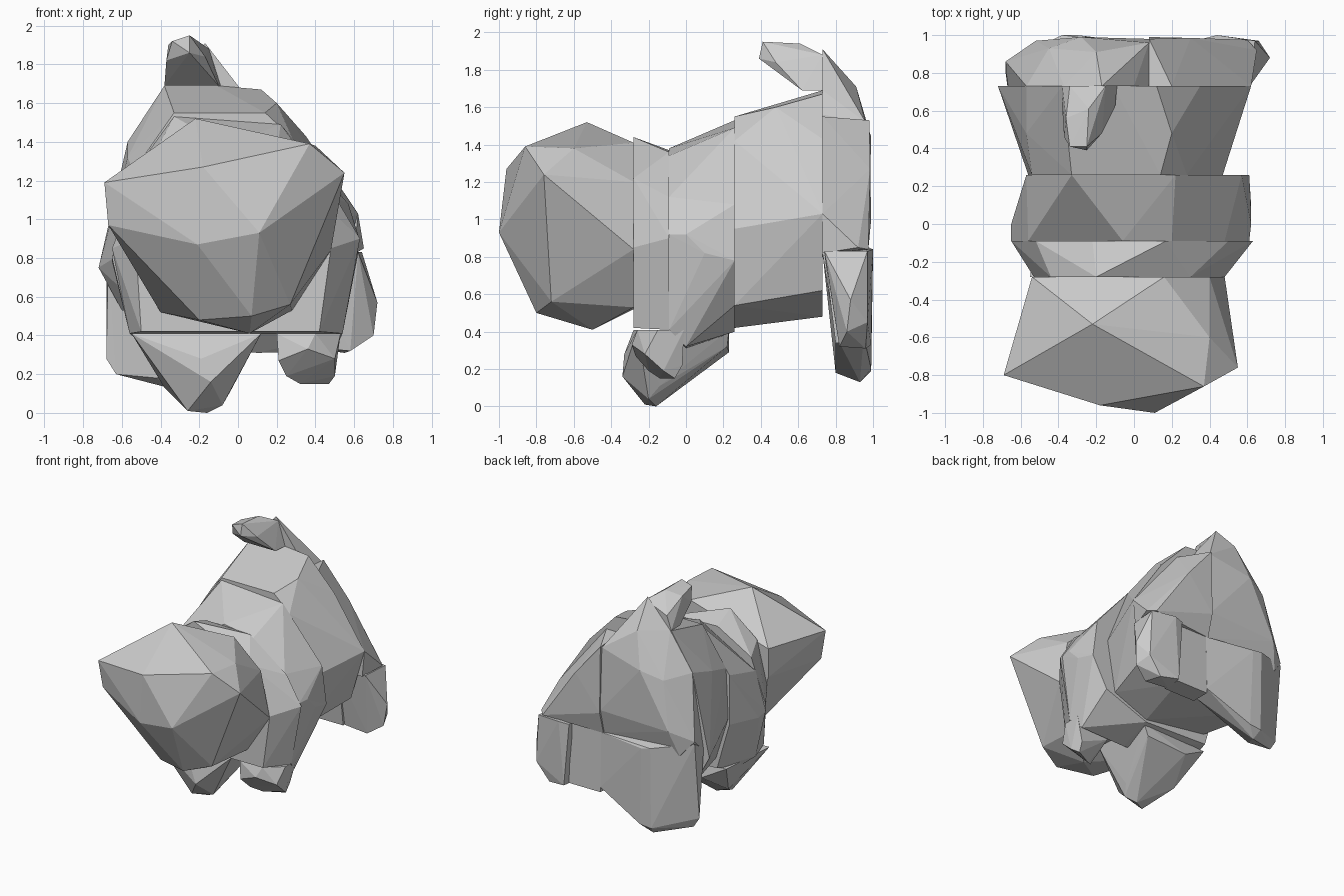
import bpy, bmesh


def hull(name, pts):
    """Faceted convex lump wrapped around a few corner points."""
    bm = bmesh.new()
    for p in pts:
        bm.verts.new(p)
    bmesh.ops.convex_hull(bm, input=bm.verts[:])
    loose = [v for v in bm.verts if not v.link_faces]
    bmesh.ops.delete(bm, geom=loose, context='VERTS')
    bmesh.ops.dissolve_limit(bm, angle_limit=0.01, verts=bm.verts[:], edges=bm.edges[:])
    bmesh.ops.recalc_face_normals(bm, faces=bm.faces[:])
    me = bpy.data.meshes.new(name)
    bm.to_mesh(me)
    bm.free()
    ob = bpy.data.objects.new(name, me)
    bpy.context.collection.objects.link(ob)
    return ob


def slab(name, *sections):
    """Body slice: each section is (y, [(x, z), ...])."""
    return hull(name, [(x, y, z) for y, ring in sections for x, z in ring])


# Head: big faceted block with a flat back
hull("head", [
    (-0.69, -0.80, 1.19), (-0.22, -0.53, 1.52), (0.37, -0.86, 1.39),
    (0.40, -0.60, 1.38), (0.55, -0.76, 1.24), (-0.18, -0.96, 1.27),
    (0.11, -1.00, 0.93), (-0.21, -0.95, 0.87), (-0.67, -0.77, 0.97),
    (0.27, -0.72, 0.56), (0.07, -0.80, 0.50), (-0.20, -0.70, 0.48),
    (0.06, -0.50, 0.41), (-0.54, -0.28, 0.97), (-0.54, -0.28, 1.20),
    (0.16, -0.28, 1.41), (0.40, -0.28, 1.20),
    (0.48, -0.28, 0.84), (0.28, -0.28, 0.53), (-0.40, -0.28, 0.52)])

# Neck and chest
slab("neck",
     (-0.28, [(-0.53, 0.90), (-0.50, 0.42), (0.42, 0.42), (0.48, 0.85),
              (0.30, 1.22), (-0.20, 1.44), (-0.44, 1.25)]),
     (-0.09, [(-0.65, 0.85), (-0.56, 0.41), (0.54, 0.41), (0.63, 0.90),
              (0.50, 1.12), (0.17, 1.36), (-0.22, 1.37), (-0.52, 1.20)]))

# Shoulders
slab("shoulders",
     (-0.09, [(-0.65, 0.80), (-0.56, 0.41), (0.54, 0.41), (0.61, 0.92),
              (0.48, 1.12), (0.20, 1.34), (-0.06, 1.38), (-0.56, 1.10)]),
     (0.0, [(-0.65, 0.78), (0.62, 0.92), (0.50, 0.32), (0.10, 0.31), (-0.50, 0.36)]),
     (0.10, [(0.62, 0.82)]),
     (0.26, [(-0.57, 0.80), (-0.46, 0.42), (0.10, 0.40), (0.48, 0.54), (0.61, 0.78),
             (0.57, 1.08), (0.22, 1.49), (-0.33, 1.53), (-0.57, 1.20)]))

# Belly widening toward the hips
slab("belly",
     (0.26, [(-0.56, 0.85), (-0.45, 0.50), (0.10, 0.42), (0.40, 0.54),
             (0.47, 0.95), (0.28, 1.42), (0.14, 1.55), (-0.33, 1.55), (-0.54, 1.25)]),
     (0.48, [(0.20, 1.60), (-0.57, 1.32)]),
     (0.73, [(-0.72, 0.75), (-0.60, 0.53), (0.20, 0.48), (0.50, 0.62),
             (0.62, 1.03), (0.35, 1.43), (0.12, 1.67), (-0.11, 1.69),
             (-0.38, 1.69), (-0.57, 1.40)]))

# Rump in two halves, the left one rising to the tail root
hull("rump_left", [
    (-0.17, 0.73, 1.91), (-0.37, 0.73, 1.69), (0.0, 0.73, 1.69), (0.08, 0.73, 1.56),
    (0.08, 0.73, 0.82), (-0.67, 0.73, 0.80), (-0.57, 0.73, 1.40),
    (-0.20, 0.91, 1.71), (0.08, 0.96, 1.52), (-0.28, 0.99, 1.44), (-0.45, 0.93, 1.38),
    (0.08, 0.98, 1.02), (-0.52, 0.97, 1.00), (0.08, 0.93, 0.82),
    (-0.58, 0.91, 0.80), (-0.68, 0.86, 0.92)])
hull("rump_right", [
    (0.08, 0.73, 1.55), (0.20, 0.73, 1.55), (0.62, 0.73, 1.03), (0.60, 0.73, 0.82),
    (0.08, 0.73, 0.82), (0.08, 0.98, 1.53), (0.30, 0.985, 1.27), (0.65, 0.92, 0.85),
    (0.60, 0.975, 0.84), (0.08, 0.99, 1.00), (0.08, 0.94, 0.82)])

# Tail tip curling forward
hull("tail", [
    (-0.25, 0.41, 1.95), (-0.34, 0.41, 1.92), (-0.37, 0.46, 1.82), (-0.25, 0.39, 1.86),
    (-0.24, 0.61, 1.94), (-0.36, 0.56, 1.90), (-0.17, 0.48, 1.84), (-0.38, 0.62, 1.69),
    (-0.10, 0.62, 1.69), (-0.38, 0.73, 1.69), (-0.09, 0.73, 1.69),
    (-0.15, 0.73, 1.88), (-0.34, 0.73, 1.80)])

# Front legs
hull("front_leg_left", [
    (-0.55, -0.28, 0.41), (0.12, -0.26, 0.41), (-0.19, -0.33, 0.28), (-0.14, -0.34, 0.16),
    (-0.26, -0.22, 0.01), (-0.16, -0.16, 0.00), (-0.08, -0.20, 0.04), (-0.04, -0.14, 0.11),
    (-0.38, 0.0, 0.13), (-0.30, 0.23, 0.29), (-0.50, 0.20, 0.40),
    (0.10, 0.23, 0.41), (0.05, 0.22, 0.32)])
hull("front_leg_right", [
    (0.20, -0.26, 0.41), (0.53, -0.15, 0.41), (0.40, -0.26, 0.41), (0.21, -0.27, 0.27),
    (0.36, -0.29, 0.33), (0.50, -0.22, 0.28), (0.25, -0.20, 0.19), (0.32, -0.14, 0.15),
    (0.47, -0.06, 0.15), (0.50, -0.12, 0.19), (0.24, -0.02, 0.32), (0.53, -0.01, 0.41),
    (0.48, -0.02, 0.22), (0.20, -0.02, 0.41)])

# Hind legs: ridged left leg, right leg with a recessed inner thigh
hull("hind_leg_left", [
    (-0.67, 0.73, 0.82), (-0.68, 0.80, 0.28), (-0.63, 0.80, 0.20), (-0.68, 0.86, 0.90),
    (-0.38, 1.00, 0.84), (-0.30, 1.00, 0.82), (0.10, 0.94, 0.82), (0.10, 0.73, 0.82),
    (-0.36, 0.93, 0.13), (-0.28, 0.99, 0.20), (-0.38, 0.99, 0.19), (-0.42, 0.80, 0.18),
    (0.10, 0.95, 0.38), (0.10, 0.80, 0.38)])
hull("hind_leg_right", [
    (0.62, 0.74, 0.83), (0.36, 0.74, 0.82), (0.36, 0.98, 0.83), (0.44, 1.00, 0.84),
    (0.64, 0.97, 0.83), (0.72, 0.88, 0.57), (0.70, 0.86, 0.40), (0.58, 0.82, 0.32),
    (0.55, 0.96, 0.31), (0.66, 0.97, 0.45), (0.36, 0.82, 0.34), (0.40, 0.99, 0.33)])
hull("inner_thigh", [(x, y, z) for x in (0.10, 0.38)
                     for y, z in ((0.74, 0.82), (0.94, 0.82), (0.95, 0.34), (0.80, 0.34))])
